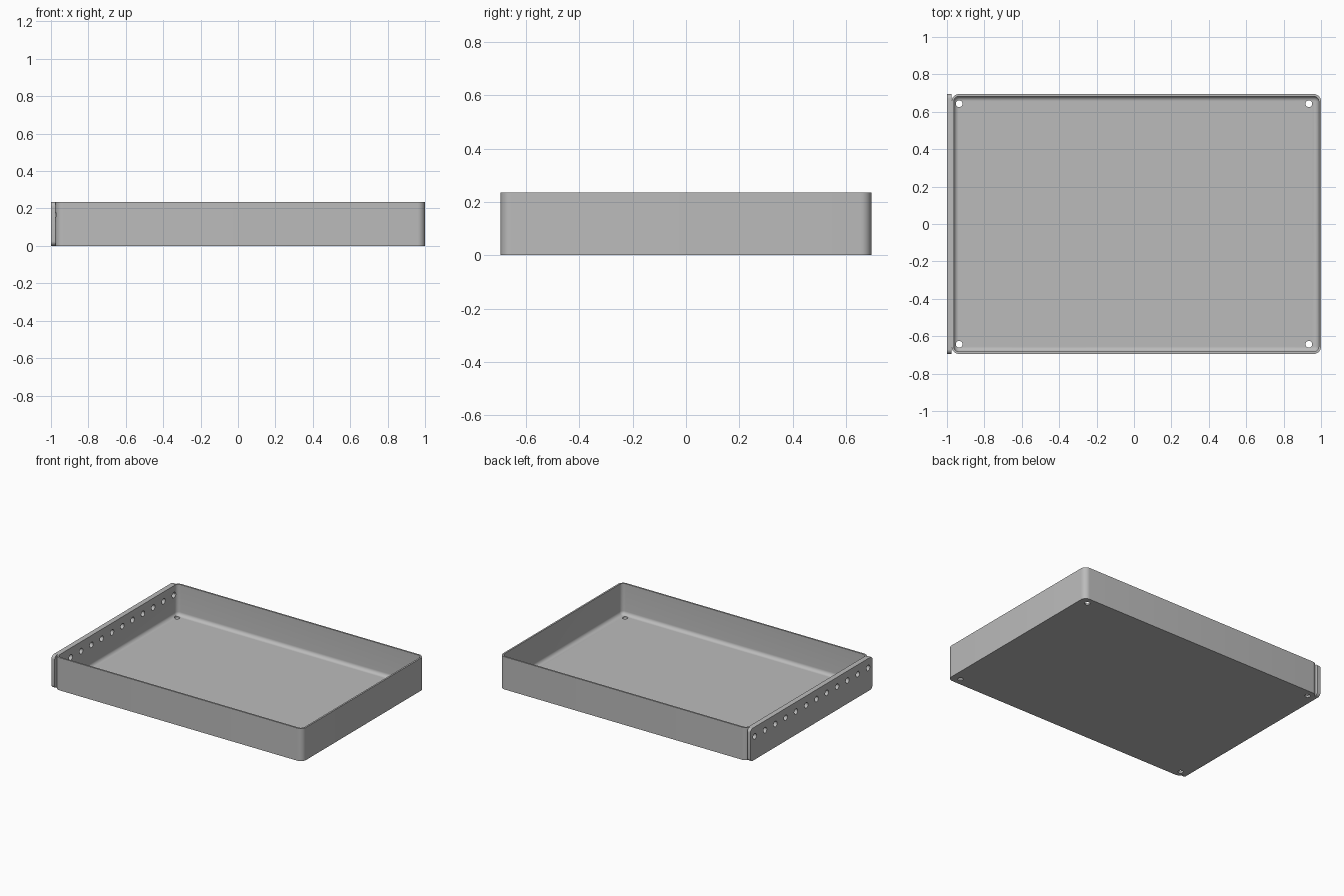
import bpy, bmesh
from math import sin, cos, pi
from mathutils import Matrix

cube = bpy.data.objects.get("Cube")
if cube:
    bpy.data.objects.remove(cube, do_unlink=True)

HEIGHT, DEPTH = 0.235, 0.695      # wall height, half depth
WALL, FILLET, CORNER = 0.012, 0.026, 0.04
LEFT, RIGHT = -0.975, 1.0         # tray ends in x

metal = bpy.data.materials.new("grey metal")
metal.use_nodes = True
grey = (0.5, 0.5, 0.5, 1)
metal.diffuse_color = grey
metal.node_tree.nodes["Principled BSDF"].inputs["Base Color"].default_value = grey


def rounded_rect(half_w, half_h, radius, steps=8):
    """Counter-clockwise outline of a rectangle with rounded corners."""
    pts = []
    for quarter, (sx, sy) in enumerate([(1, 1), (-1, 1), (-1, -1), (1, -1)]):
        for i in range(steps + 1):
            a = (quarter + i / steps) * pi / 2
            pts.append((sx * (half_w - radius) + radius * cos(a),
                        sy * (half_h - radius) + radius * sin(a)))
    return pts


def loft(name, rings, matrix=Matrix()):
    """Skin a stack of (outline, z) rings and cap both ends."""
    bm = bmesh.new()
    loops = [[bm.verts.new((x, y, z)) for x, y in pts] for pts, z in rings]
    for a, b in zip(loops, loops[1:]):
        for i in range(len(a)):
            j = (i + 1) % len(a)
            bm.faces.new((a[i], a[j], b[j], b[i]))
    bm.faces.new(loops[0][::-1])
    bm.faces.new(loops[-1])
    bm.transform(matrix)
    bmesh.ops.recalc_face_normals(bm, faces=bm.faces)
    mesh = bpy.data.meshes.new(name)
    bm.to_mesh(mesh)
    bm.free()
    mesh.materials.append(metal)
    obj = bpy.data.objects.new(name, mesh)
    bpy.context.collection.objects.link(obj)
    return obj


def drill(obj, name, places, radius, length, axis=Matrix()):
    """Cut round holes, then remove the cutter."""
    bm = bmesh.new()
    for p in places:
        bmesh.ops.create_cone(bm, cap_ends=True, segments=24, radius1=radius,
                              radius2=radius, depth=length,
                              matrix=Matrix.Translation(p) @ axis)
    mesh = bpy.data.meshes.new(name)
    bm.to_mesh(mesh)
    bm.free()
    mesh.materials.append(metal)
    cutter = bpy.data.objects.new(name, mesh)
    bpy.context.collection.objects.link(cutter)
    cutter.hide_render = True
    mod = obj.modifiers.new(name, 'BOOLEAN')
    mod.operation, mod.solver, mod.object = 'DIFFERENCE', 'EXACT', cutter
    bpy.context.view_layer.objects.active = obj
    bpy.ops.object.modifier_apply(modifier=name)
    bpy.data.objects.remove(cutter, do_unlink=True)


# Open tray: outer wall, rim, inner wall, then a filleted floor
half_w = (RIGHT - LEFT) / 2


def ring(inset, z):
    return rounded_rect(half_w - inset, DEPTH - inset, CORNER - inset), z


rings = [ring(0, 0), ring(0, HEIGHT), ring(WALL, HEIGHT)]
for i in range(9):
    a = i / 8 * pi / 2
    rings.append(ring(WALL + FILLET * (1 - cos(a)), WALL + FILLET * (1 - sin(a))))
tray = loft("tray", rings, Matrix.Translation(((LEFT + RIGHT) / 2, 0, 0)))

# Mounting plate on the tray's end wall, with rounded corners
along_x = Matrix.Rotation(pi / 2, 4, 'Y')
plate_shape = rounded_rect(HEIGHT / 2, DEPTH, 0.025)
plate = loft("mounting_plate", [(plate_shape, -1.0), (plate_shape, LEFT)],
             Matrix.Translation((0, 0, HEIGHT / 2)) @
             Matrix(((0, 0, 1, 0), (0, 1, 0, 0), (-1, 0, 0, 0), (0, 0, 0, 1))))

# Four corner holes in the floor, one row of holes through plate and wall
corners = [(x, y, 0) for x in (-0.935, 0.935) for y in (-0.643, 0.643)]
drill(tray, "floor_holes", corners, 0.018, 0.1)
row = [(LEFT, -0.645 + i * 1.29 / 11, 0.167) for i in range(12)]
for part in (tray, plate):
    drill(part, "row_holes", row, 0.02, 0.1, along_x)

# Smooth the curved surfaces, keep edges sharp
bpy.ops.object.select_all(action='DESELECT')
for part in (tray, plate):
    part.select_set(True)
bpy.context.view_layer.objects.active = tray
bpy.ops.object.shade_smooth_by_angle(angle=pi / 6)
